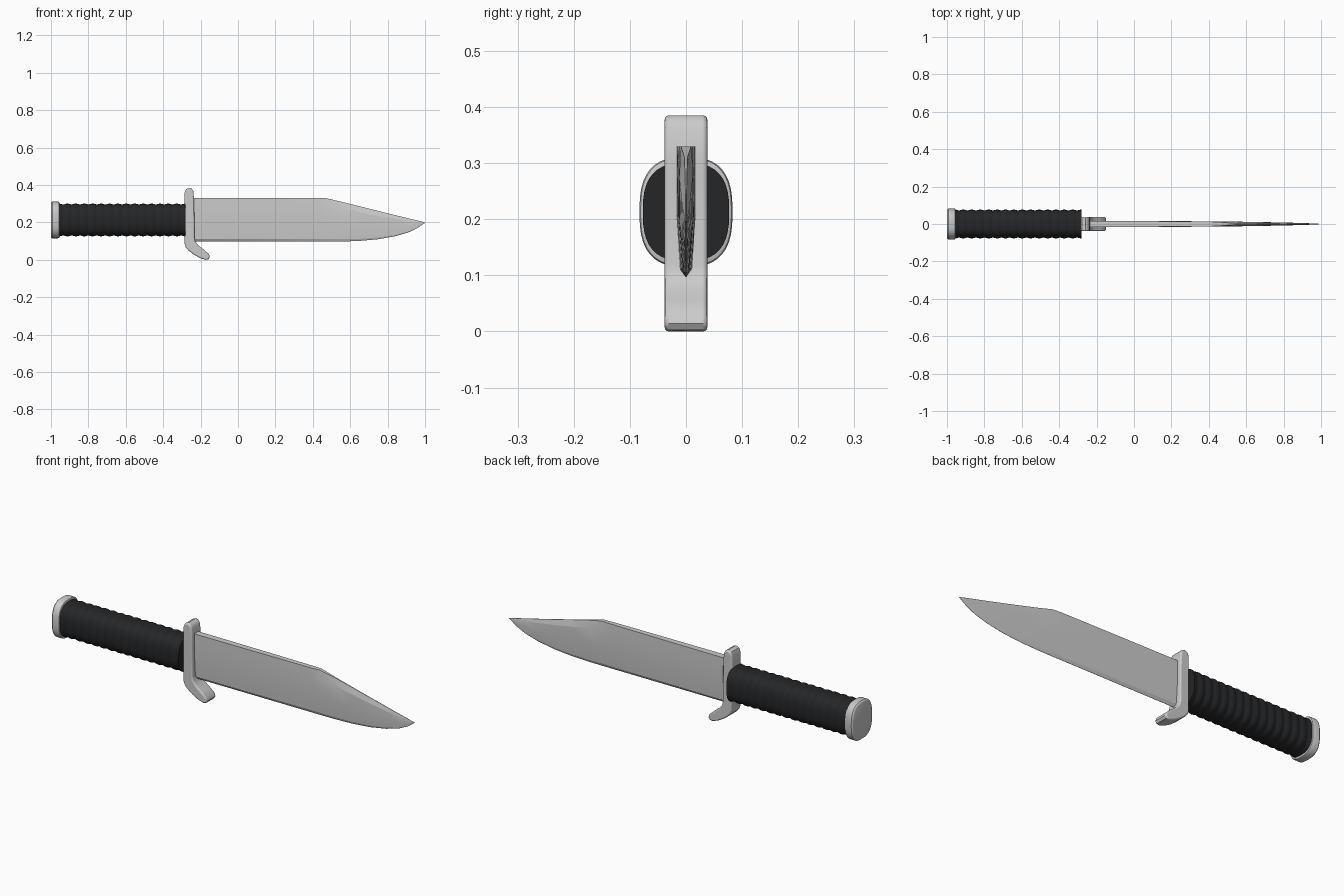
import bpy, bmesh
from math import sin, cos, pi, radians, copysign

ZC = 0.213  # handle axis height


def finish(name, bm, angle=30, color=None, bevel=0):
    bmesh.ops.recalc_face_normals(bm, faces=bm.faces)
    me = bpy.data.meshes.new(name)
    bm.to_mesh(me)
    bm.free()
    ob = bpy.data.objects.new(name, me)
    bpy.context.collection.objects.link(ob)
    if color:
        mat = bpy.data.materials.new(name + "_material")
        mat.diffuse_color = color
        me.materials.append(mat)
    if bevel:
        m = ob.modifiers.new("Bevel", 'BEVEL')
        m.width, m.segments, m.angle_limit = bevel, 3, radians(50)
    bpy.ops.object.select_all(action='DESELECT')
    ob.select_set(True)
    bpy.context.view_layer.objects.active = ob
    bpy.ops.object.shade_smooth_by_angle(angle=radians(angle))
    return ob


def loft(rings):
    bm = bmesh.new()
    loops = [[bm.verts.new(p) for p in r] for r in rings]
    for a, b in zip(loops, loops[1:]):
        for i in range(len(a)):
            j = (i + 1) % len(a)
            bm.faces.new((a[i], a[j], b[j], b[i]))
    bm.faces.new(loops[0])
    bm.faces.new(loops[-1][::-1])
    return bm


def oval(x, ry, rz, n=40, e=2 / 2.7):
    def p(v):
        return copysign(abs(v) ** e, v)
    return [(x, ry * p(cos(2 * pi * i / n)), ZC + rz * p(sin(2 * pi * i / n))) for i in range(n)]


# Ribbed grip
RIBS, STEPS = 15, 8
rings = []
for i in range(RIBS * STEPS + 1):
    d = 0.0045 * abs(cos(pi * i / STEPS)) ** 1.5
    rings.append(oval(-0.957 + 0.675 * i / (RIBS * STEPS), 0.0725 + d, 0.083 + d))
finish("grip", loft(rings), 50, (0.018, 0.019, 0.021, 1))

# Pommel cap with rounded rims
finish("pommel", loft([oval(x, 0.083 - d, 0.098 - d) for x, d in
       ((-1, 0.008), (-0.998, 0.004), (-0.993, 0), (-0.962, 0), (-0.957, 0.002), (-0.955, 0.006))]), 35)

# Guard with forward-swept lower quillon
outline = [(-0.285, 0.36), (-0.285, 0.085), (-0.279, 0.066), (-0.265, 0.05), (-0.235, 0.027),
           (-0.2, 0.008), (-0.172, 0), (-0.158, 0.003), (-0.151, 0.014), (-0.155, 0.03),
           (-0.185, 0.056), (-0.212, 0.077), (-0.228, 0.098), (-0.233, 0.12), (-0.234, 0.27),
           (-0.234, 0.3), (-0.238, 0.365), (-0.247, 0.38), (-0.26, 0.385), (-0.277, 0.378)]
finish("guard", loft([[(x, y, z) for x, z in outline] for y in (-0.038, 0.038)]), 40, bevel=0.007)

# Clip-point blade, lofted along x: mirrored half-sections
# x, spine z, edge z, spine half width, shoulder half width, ridge half width, bevel half width
stations = [(-0.25, 0.33, 0.097, 0.017, 0.017, 0.017, 0.011),
            (0.1, 0.33, 0.097, 0.015, 0.0155, 0.016, 0.009),
            (0.42, 0.33, 0.097, 0.012, 0.013, 0.014, 0.007),
            (0.47, 0.33, 0.097, 0.009, 0.0125, 0.0135, 0.0065),
            (0.55, 0.311, 0.0975, 0.003, 0.012, 0.0125, 0.006),
            (0.65, 0.286, 0.101, 0.002, 0.010, 0.011, 0.005),
            (0.75, 0.261, 0.110, 0.0015, 0.008, 0.009, 0.004),
            (0.84, 0.239, 0.126, 0.001, 0.006, 0.007, 0.0035),
            (0.91, 0.222, 0.146, 0.001, 0.004, 0.005, 0.003),
            (0.96, 0.21, 0.170, 0.0008, 0.0025, 0.003, 0.002),
            (1.0, 0.2, 0.1985, 0.0004, 0.0005, 0.0006, 0.0005)]
rings = []
for x, top, low, w0, w1, w2, w3 in stations:
    h = top - low
    half = [(w0, top), (w1, top - 0.17 * h), (w2, low + 0.47 * h), (w3, low + 0.06 * h), (0.0006, low)]
    rings.append([(x, -w, z) for w, z in half] + [(x, w, z) for w, z in half[::-1]])
finish("blade", loft(rings), 12)
